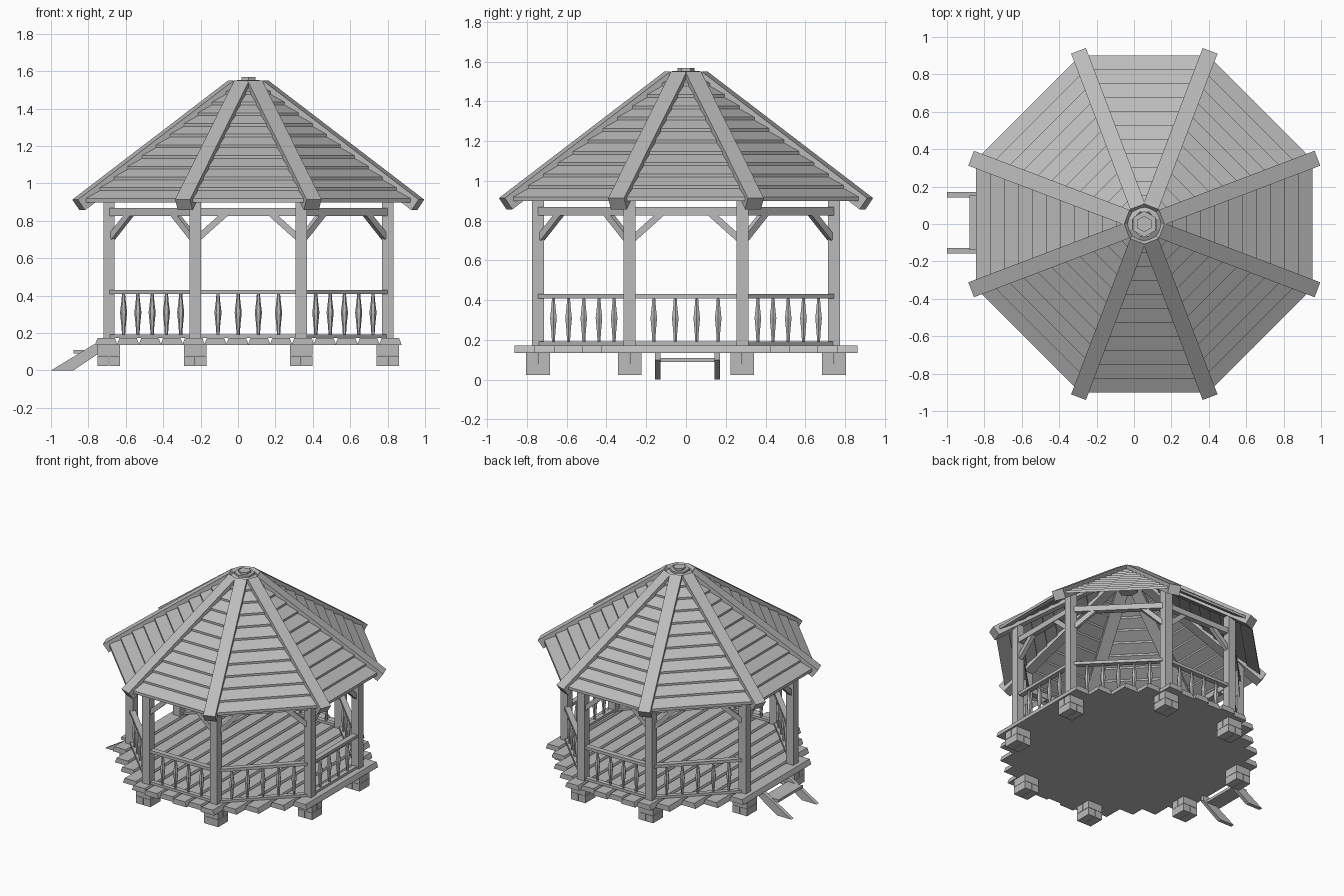
import bpy, bmesh, math
from mathutils import Vector, Matrix

if "Cube" in bpy.data.objects:
    bpy.data.objects.remove(bpy.data.objects["Cube"])

CX = 0.055                      # pavilion axis; the steps extend to -x
DECK = 0.173
UP = Vector((0, 0, 1))

wood = bpy.data.materials.new("grey_wood")
wood.use_nodes = True
wood.diffuse_color = (0.5, 0.5, 0.5, 1)
wood.node_tree.nodes["Principled BSDF"].inputs["Base Color"].default_value = (0.5, 0.5, 0.5, 1)


def finish(name, bm):
    bmesh.ops.recalc_face_normals(bm, faces=bm.faces)
    mesh = bpy.data.meshes.new(name)
    bm.to_mesh(mesh)
    bm.free()
    mesh.materials.append(wood)
    obj = bpy.data.objects.new(name, mesh)
    bpy.context.collection.objects.link(obj)
    return obj


def loft(bm, ring_a, ring_b):
    """Closed solid between two matching rings of points."""
    a = [bm.verts.new(p) for p in ring_a]
    b = [bm.verts.new(p) for p in ring_b]
    n = len(a)
    bm.faces.new(a[::-1])
    bm.faces.new(b)
    for i in range(n):
        j = (i + 1) % n
        bm.faces.new((a[i], a[j], b[j], b[i]))


def bar(bm, p, q, width, height):
    """Rectangular timber from p to q, kept level sideways."""
    p, q = Vector(p), Vector(q)
    along = (q - p).normalized()
    side = along.cross(UP)
    side = side.normalized() if side.length > 0.01 else Vector((1, 0, 0))
    top = side.cross(along)
    ring = [side * (sx * width / 2) + top * (sz * height / 2)
            for sx, sz in ((-1, -1), (1, -1), (1, 1), (-1, 1))]
    loft(bm, [p + o for o in ring], [q + o for o in ring])


def box(bm, center, size):
    m = Matrix.Translation(center) @ Matrix.Diagonal((*size, 1))
    bmesh.ops.create_cube(bm, size=1, matrix=m)


# Eight corner directions, slightly closer together across the main axes
ANGLES = [math.radians(q * 90 + s * 20.8) for q in range(4) for s in (-1, 1)]


def corner(k, r, z):
    a = ANGLES[k % 8]
    return Vector((CX + r * math.cos(a), r * math.sin(a), z))


# Block footings: two courses of bricks laid crosswise
bm = bmesh.new()
for k in range(8):
    c = corner(k, 0.797, 0)
    for s in (-1, 1):
        box(bm, c + Vector((s * 0.031, 0, 0.051)), (0.058, 0.12, 0.054))
        box(bm, c + Vector((0, s * 0.031, 0.108)), (0.12, 0.058, 0.056))
finish("footings", bm)

# Deck planks running front to back, bevelled top edges, stepped ends
bm = bmesh.new()
COUNT, HALF = 14, 0.818
pitch = 2 * HALF / COUNT
for i in range(COUNT):
    x = -HALF + (i + 0.5) * pitch
    end = min(0.85, 0.85 - (abs(x) - 0.33) * 1.02)
    end += 0.012 if i % 2 else -0.008
    w, t = pitch / 2, pitch / 2 - 0.012
    profile = [(-w, 0.135), (w, 0.135), (w, 0.142), (t, DECK), (-t, DECK), (-w, 0.142)]
    loft(bm, [(CX + x + u, -end, z) for u, z in profile],
         [(CX + x + u, end, z) for u, z in profile])
finish("deck_planks", bm)

# Posts
bm = bmesh.new()
for k in range(8):
    c = corner(k, 0.797, 0)
    box(bm, c + Vector((0, 0, 0.565)), (0.06, 0.06, 0.81))
finish("posts", bm)

# Ring beams and diagonal braces
beams, braces = bmesh.new(), bmesh.new()
for k in range(8):
    p, q = corner(k, 0.797, 0.847), corner(k + 1, 0.797, 0.847)
    bar(beams, p, q, 0.04, 0.042)
    d = (q - p).normalized()
    for end, s in ((p, 1), (q, -1)):
        bar(braces, end + d * s * 0.02 - UP * 0.135,
            end + d * s * 0.165 - UP * 0.005, 0.03, 0.034)
finish("ring_beams", beams)
finish("braces", braces)

# Railings with turned balusters; the entrance side stays open
rails, balusters = bmesh.new(), bmesh.new()
TURNING = [(0, 0.008), (0.25, 0.012), (0.55, 0.019), (0.8, 0.012), (1, 0.008)]
Z0, Z1 = 0.185, 0.412
for k in range(8):
    p, q = corner(k, 0.797, 0), corner(k + 1, 0.797, 0)
    mid = (p + q) / 2
    if mid.x < CX - 0.7:
        continue
    bar(rails, p + UP * 0.419, q + UP * 0.419, 0.04, 0.022)
    bar(rails, p + UP * 0.182, q + UP * 0.182, 0.034, 0.019)
    d = (q - p).normalized()
    n = 4 if (q - p).length < 0.6 else 5
    for i in range(n):
        c = mid + d * (i - (n - 1) / 2) * 0.108
        rings = [[c + Vector((r * math.cos(j * math.pi / 3), r * math.sin(j * math.pi / 3),
                              Z0 + t * (Z1 - Z0))) for j in range(6)] for t, r in TURNING]
        verts = [[balusters.verts.new(v) for v in ring] for ring in rings]
        balusters.faces.new(verts[0][::-1])
        balusters.faces.new(verts[-1])
        for a, b in zip(verts, verts[1:]):
            for j in range(6):
                m = (j + 1) % 6
                balusters.faces.new((a[j], a[m], b[m], b[j]))
finish("rails", rails)
finish("balusters", balusters)

# Overlapping roof boards, mitred under the ridges
SLOPE, EAVE, ROWS, STEP = 0.7146, 0.963, 11, 0.08


def roof_z(r):
    return 0.905 + (EAVE - r) * SLOPE


bm = bmesh.new()
for k in range(8):
    for i in range(ROWS):
        outer = EAVE - i * STEP
        inner = max(outer - STEP - 0.015, 0.06)
        section = [(outer, -0.006), (outer, 0.015), (inner, -0.003), (inner, -0.022)]
        loft(bm, [corner(k, r, roof_z(r) + dz) for r, dz in section],
             [corner(k + 1, r, roof_z(r) + dz) for r, dz in section])
finish("roof_boards", bm)

# Ridge beams
bm = bmesh.new()
for k in range(8):
    bar(bm, corner(k, 0.08, 1.521), corner(k, 0.97, 0.885), 0.085, 0.07)
finish("ridge_beams", bm)

# Six-sided hub and cap at the peak
bm = bmesh.new()
for radius, low, high in ((0.07, 1.4, 1.553), (0.043, 1.5, 1.568)):
    bmesh.ops.create_cone(bm, cap_ends=True, segments=6, radius1=radius, radius2=radius,
                          depth=high - low,
                          matrix=Matrix.Translation((CX, 0, (low + high) / 2)))
finish("roof_hub", bm)

# Entrance steps: two slanted stringers and a tread
bm = bmesh.new()
side = [(-1, 0), (-0.88, 0), (-0.73, 0.1), (-0.73, 0.14), (-0.77, 0.14)]
for y in (-0.143, 0.157):
    loft(bm, [(x, y - 0.014, z) for x, z in side], [(x, y + 0.014, z) for x, z in side])
finish("step_stringers", bm)
bm = bmesh.new()
box(bm, (-0.82, 0.007, 0.1), (0.12, 0.29, 0.02))
finish("step_tread", bm)
